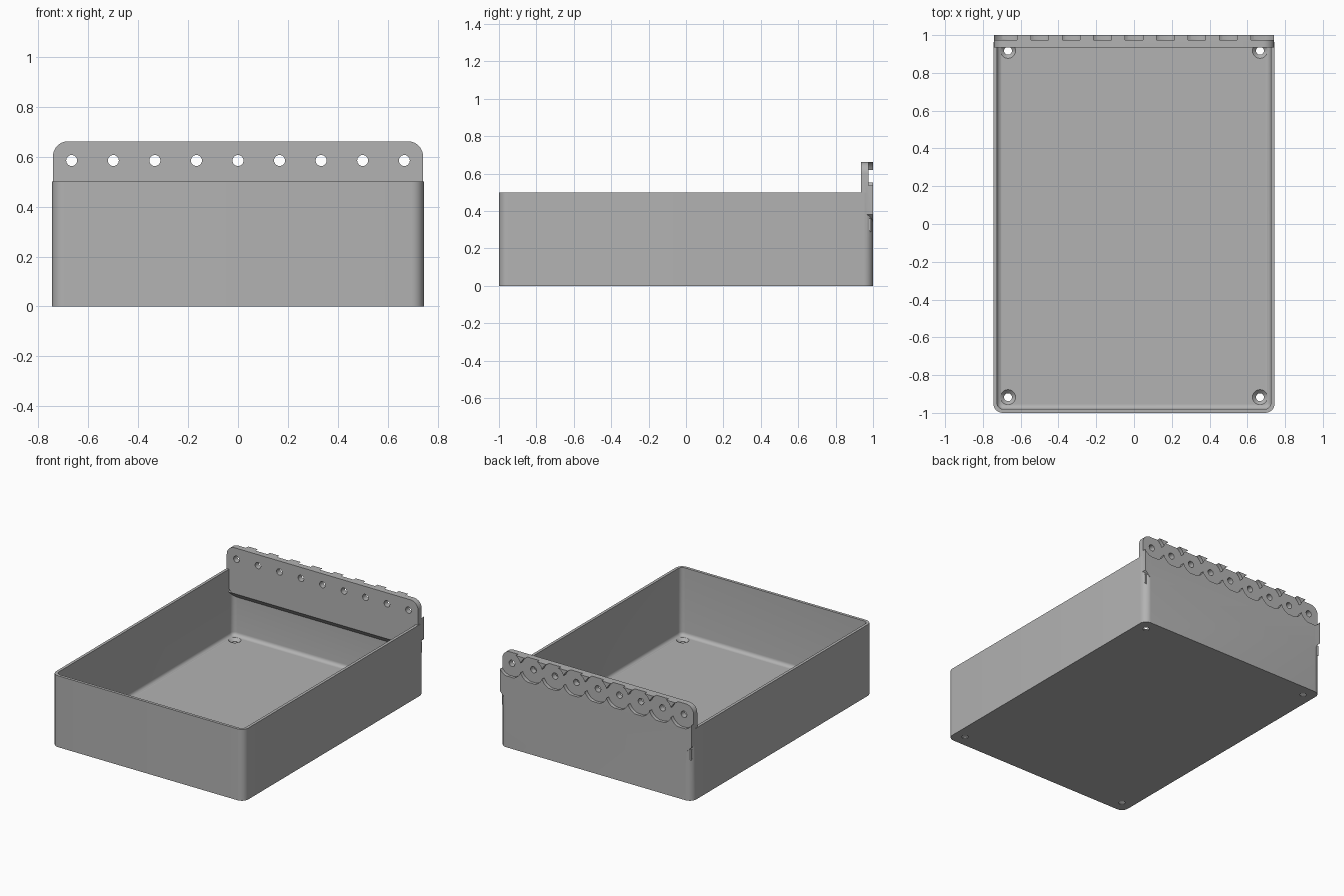
import bpy, bmesh, math
from mathutils import Matrix, Vector

old = bpy.data.objects.get("Cube")
if old:
    bpy.data.objects.remove(old, do_unlink=True)

grey = bpy.data.materials.new("grey plastic")
grey.use_nodes = True
colour = (0.45, 0.45, 0.45, 1)
grey.diffuse_color = colour
grey.node_tree.nodes["Principled BSDF"].inputs["Base Color"].default_value = colour

HALF_X, HALF_Y, HEIGHT, WALL = 0.745, 1.0, 0.5, 0.02
FLANGE_FRONT, FLANGE_TOP, HOLE_Z = 0.935, 0.662, 0.585


def make_object(name, bm):
    bmesh.ops.recalc_face_normals(bm, faces=bm.faces)
    mesh = bpy.data.meshes.new(name)
    bm.to_mesh(mesh)
    bm.free()
    mesh.materials.append(grey)
    obj = bpy.data.objects.new(name, mesh)
    bpy.context.collection.objects.link(obj)
    return obj


def rounded_loop(bm, inset, z, radius, steps=8):
    """Ring of vertices round a rectangle with rounded corners."""
    hx, hy = HALF_X - inset, HALF_Y - inset
    ring = []
    for corner, (sx, sy) in enumerate([(1, 1), (-1, 1), (-1, -1), (1, -1)]):
        for i in range(steps + 1):
            a = (corner + i / steps) * math.pi / 2
            ring.append(bm.verts.new((sx * (hx - radius) + radius * math.cos(a),
                                      sy * (hy - radius) + radius * math.sin(a), z)))
    return ring


def prism(name, points, direction):
    """Extrude a flat outline along a direction."""
    bm = bmesh.new()
    face = bm.faces.new([bm.verts.new(p) for p in points])
    grown = bmesh.ops.extrude_face_region(bm, geom=[face])["geom"]
    moved = [g for g in grown if isinstance(g, bmesh.types.BMVert)]
    bmesh.ops.translate(bm, verts=moved, vec=Vector(direction))
    return make_object(name, bm)


def add_cone(bm, centre, r1, r2, depth, along_y=False, sides=32):
    turn = Matrix.Rotation(math.pi / 2, 4, 'X') if along_y else Matrix()
    bmesh.ops.create_cone(bm, cap_ends=True, segments=sides, radius1=r1, radius2=r2,
                          depth=depth, matrix=Matrix.Translation(centre) @ turn)


def combine(target, other, operation):
    mod = target.modifiers.new(other.name, 'BOOLEAN')
    mod.operation, mod.object, mod.solver = operation, other, 'EXACT'
    bpy.ops.object.select_all(action='DESELECT')
    bpy.context.view_layer.objects.active = target
    target.select_set(True)
    bpy.ops.object.modifier_apply(modifier=mod.name)
    bpy.data.objects.remove(other, do_unlink=True)


# Tray: outer wall, rim, inner wall, then a rounded edge down to the floor
bm = bmesh.new()
FLOOR, FILLET = 0.025, 0.025
rings = [rounded_loop(bm, 0, 0, 0.05), rounded_loop(bm, 0, HEIGHT, 0.05),
         rounded_loop(bm, WALL, HEIGHT, 0.032)]
for i in range(7):
    a = i / 6 * math.pi / 2
    rings.append(rounded_loop(bm, WALL + FILLET * (1 - math.cos(a)),
                              FLOOR + FILLET * (1 - math.sin(a)),
                              0.032 - 0.025 * (1 - math.cos(a))))
for low, high in zip(rings, rings[1:]):
    for i in range(len(low)):
        j = (i + 1) % len(low)
        bm.faces.new((low[i], low[j], high[j], high[i]))
bm.faces.new(rings[0])
bm.faces.new(rings[-1])
tray = make_object("storage_tray", bm)

# Back flange with rounded top corners and clipped bottom corners
edge, r = 0.742, 0.06
half = [(0.702, 0.34), (edge, 0.38)]
for i in range(9):
    a = i / 8 * math.pi / 2
    half.append((edge - r + r * math.cos(a), FLANGE_TOP - r + r * math.sin(a)))
outline = half + [(-x, z) for x, z in reversed(half)]
flange = prism("hinge_flange", [(x, FLANGE_FRONT, z) for x, z in outline],
               (0, HALF_Y - FLANGE_FRONT, 0))

# Sloped support under the flange, inside the tray
support = prism("flange_support",
                [(-0.735, y, z) for y, z in [(FLANGE_FRONT, 0.34), (0.99, 0.285),
                                             (0.99, 0.36), (0.95, 0.36)]], (1.47, 0, 0))

# Round knuckle pockets and pin holes along the flange
hole_x = [(i - 4) * 0.1667 for i in range(9)]
for name, radius, y, depth in (("pockets", 0.09, 1.0, 0.05), ("pin_holes", 0.022, 0.96, 0.2)):
    for x in hole_x:
        bm = bmesh.new()
        add_cone(bm, (x, y, HOLE_Z), radius, radius, depth, along_y=True, sides=48)
        combine(flange, make_object(name, bm), 'DIFFERENCE')

combine(tray, support, 'UNION')
combine(tray, flange, 'UNION')

# Countersunk screw holes in the floor corners
for sx in (-1, 1):
    for sy in (-1, 1):
        for r1, r2, z, depth in ((0.021, 0.021, 0, 0.1), (0.021, 0.042, 0.0165, 0.021)):
            bm = bmesh.new()
            add_cone(bm, (sx * 0.667, sy * 0.917, z), r1, r2, depth)
            combine(tray, make_object("screw_hole", bm), 'DIFFERENCE')

bpy.context.view_layer.objects.active = tray
tray.select_set(True)
bpy.ops.object.shade_smooth_by_angle(angle=math.radians(30))
